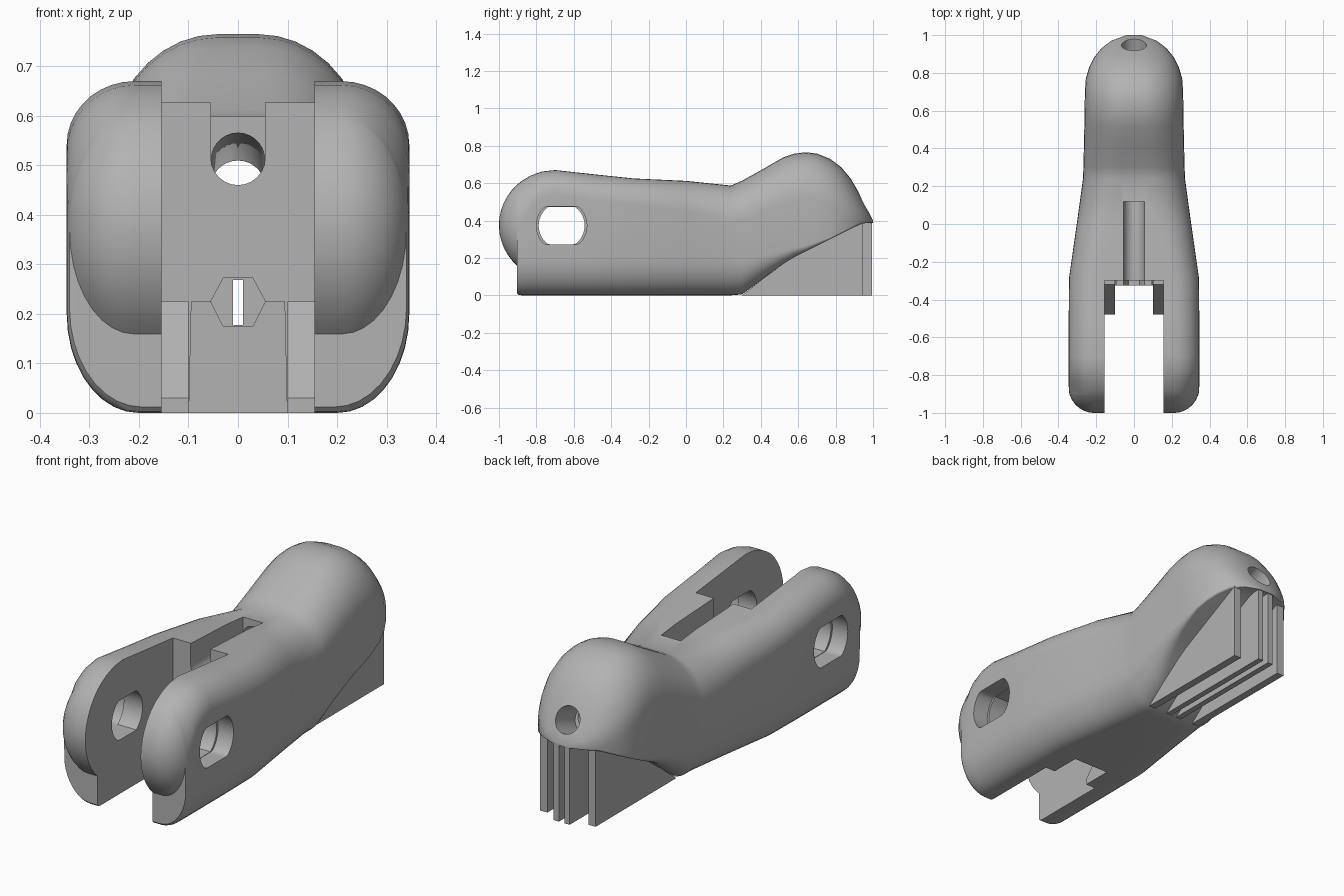
import bpy, bmesh, math
from math import sin, cos, pi, sqrt
from mathutils import Vector

cube = bpy.data.objects.get("Cube")
if cube:
    bpy.data.objects.remove(cube)

grey = bpy.data.materials.new("matte grey")
grey.use_nodes = True
grey.diffuse_color = (0.45, 0.45, 0.45, 1)
grey.node_tree.nodes["Principled BSDF"].inputs["Base Color"].default_value = (0.45, 0.45, 0.45, 1)


def finish(name, bm):
    bmesh.ops.recalc_face_normals(bm, faces=bm.faces)
    mesh = bpy.data.meshes.new(name)
    bm.to_mesh(mesh)
    bm.free()
    mesh.materials.append(grey)
    obj = bpy.data.objects.new(name, mesh)
    bpy.context.collection.objects.link(obj)
    return obj


def loft(name, rings):
    """Skin a list of closed rings and cap both ends."""
    bm = bmesh.new()
    loops = [[bm.verts.new(p) for p in ring] for ring in rings]
    n = len(loops[0])
    for a, b in zip(loops, loops[1:]):
        for i in range(n):
            j = (i + 1) % n
            bm.faces.new((a[i], a[j], b[j], b[i]))
    bm.faces.new(loops[0])
    bm.faces.new(loops[-1])
    return finish(name, bm)


def prism(name, pts, axis, start, end):
    """Extrude a profile along x (points are y, z) or along y (points are x, z)."""
    place = (lambda p, t: (t, p[0], p[1])) if axis == "x" else (lambda p, t: (p[0], t, p[1]))
    return loft(name, [[place(p, t) for p in pts] for t in (start, end)])


def section(y, w, zb, zt, top, bottom):
    """Rounded cross-section with separate elliptical top and bottom corners."""
    half = []
    steps = 9
    for i in range(steps + 1):
        a = pi / 2 * i / steps
        half.append((w - bottom[0] * (1 - sin(a)), zb + bottom[1] * (1 - cos(a))))
    for i in range(steps + 1):
        a = pi / 2 * i / steps
        half.append((w - top[0] * (1 - cos(a)), zt - top[1] * (1 - sin(a))))
    return [(x, y, z) for x, z in half] + [(-x, y, z) for x, z in reversed(half)]


# Fork knuckle: a disc with rounded outer rim, and a lip that reaches the floor
ROUND = 0.135


def knuckle(y, lip_bottom=None):
    u = min(1, max(0, (-0.7 - y) / 0.3))
    h = 0.295 * sqrt(max(0.0004, 1 - u * u))
    k = 1 - ROUND / 0.3
    inner = 0.295 * k * sqrt(max(0, 1 - (u / k) ** 2))
    t = max(0, (u - k) / (1 - k))
    inset = ROUND * (1 - sqrt(max(0, 1 - t * t)))
    w = 0.346 - inset
    r = (ROUND - inset + 0.002, min(h - inner, h) * 0.97)
    if lip_bottom is None:
        return section(y, w, 0.375 - h, 0.375 + h, r, r)
    return section(y, w, lip_bottom, 0.375 + h, r, (0.145, 0.2))


rings = [knuckle(-0.7 - 0.3 * cos(a * pi / 180)) for a in (2, 9, 16, 24, 32, 40, 47)]
rings += [knuckle(y, zb) for y, zb in
          ((-0.904, 0.012), (-0.895, 0.003), (-0.88, 0), (-0.83, 0), (-0.77, 0), (-0.7, 0))]

# Shank and domed tip: y, half width, bottom, top, top corner, bottom corner
for y, w, zb, zt, top, bottom in (
        (-0.5, 0.346, 0, 0.648, (0.14, 0.14), (0.145, 0.2)),
        (-0.28, 0.343, 0, 0.625, (0.14, 0.14), (0.145, 0.2)),
        (0, 0.303, 0, 0.612, (0.16, 0.16), (0.15, 0.2)),
        (0.24, 0.27, 0, 0.587, (0.2, 0.2), (0.15, 0.2)),
        (0.3, 0.268, 0.005, 0.613, (0.2, 0.21), (0.14, 0.18)),
        (0.42, 0.265, 0.095, 0.68, (0.21, 0.23), (0.11, 0.12)),
        (0.52, 0.263, 0.168, 0.738, (0.22, 0.25), (0.07, 0.07)),
        (0.58, 0.262, 0.205, 0.758, (0.22, 0.25), (0.05, 0.05)),
        (0.64, 0.261, 0.235, 0.765, (0.22, 0.25), (0.03, 0.03)),
        (0.7, 0.26, 0.265, 0.758, (0.22, 0.25), (0.02, 0.02)),
        (0.77, 0.255, 0.3, 0.73, (0.22, 0.25), (0.01, 0.01)),
        (0.83, 0.238, 0.33, 0.685, (0.21, 0.24), (0.01, 0.01)),
        (0.88, 0.213, 0.355, 0.625, (0.19, 0.2), (0.01, 0.01)),
        (0.93, 0.173, 0.38, 0.54, (0.16, 0.13), (0.01, 0.01)),
        (0.97, 0.12, 0.388, 0.46, (0.11, 0.06), (0.005, 0.005)),
        (1.0, 0.04, 0.388, 0.4, (0.03, 0.008), (0.003, 0.003))):
    rings.append(section(y, w, zb, zt, top, bottom))
body = loft("finger_body", rings)


# Cutters
def flat_circle(r, flat, n=40):
    return [(-0.665 + r * cos(2 * pi * i / n), 0.373 + max(-flat, min(flat, r * sin(2 * pi * i / n))))
            for i in range(n)]


def round_bar(name, start, end, r, n=28):
    a, b = Vector(start), Vector(end)
    side = Vector((1, 0, 0))
    up = side.cross(b - a).normalized()
    return loft(name, [[c + r * (cos(2 * pi * i / n) * side + sin(2 * pi * i / n) * up)
                        for i in range(n)] for c in (a, b)])


groove = [(0.055 * cos(pi * i / 12), 0.515 - 0.055 * sin(pi * i / 12)) for i in range(13)]
groove += [(-0.055, 0.9), (0.055, 0.9)]
hexagon = [(-0.03, 0.175), (0.03, 0.175), (0.055, 0.225), (0.03, 0.272), (-0.03, 0.272), (-0.055, 0.225)]
slit = [(-0.01, 0.178), (0.01, 0.178), (0.01, 0.268), (-0.01, 0.268)]
slot = [(-0.155, -0.2), (0.155, -0.2), (0.155, 1), (-0.155, 1)]

cutters = [
    prism("fork_slot_cutter", slot, "y", -1.2, -0.3),
    prism("pin_hole_cutter", flat_circle(0.123, 0.1), "x", -0.5, 0.5),
    prism("pin_recess_cutter_left", flat_circle(0.135, 0.102), "x", 0.26, 0.5),
    prism("pin_recess_cutter_right", flat_circle(0.135, 0.102), "x", -0.5, -0.26),
    prism("cord_groove_cutter", groove, "y", -0.4, 0.12),
    round_bar("cord_tunnel_cutter", (0, 0.05, 0.517), (0, 0.83, 0.452), 0.054),
    round_bar("cord_exit_cutter", (0, 0.79, 0.44), (0, 1.1, 0.56), 0.066),
    prism("lower_socket_cutter", hexagon, "y", -0.4, 0.1),
    prism("lower_slit_cutter", slit, "y", 0.05, 1.1),
]
bpy.context.view_layer.objects.active = body
for cutter in cutters:
    cutter.hide_render = True
    mod = body.modifiers.new(cutter.name, "BOOLEAN")
    mod.operation = "DIFFERENCE"
    mod.solver = "EXACT"
    mod.object = cutter
    bpy.ops.object.modifier_apply(modifier=mod.name)
for cutter in cutters:
    bpy.data.objects.remove(cutter)

bpy.ops.object.select_all(action="DESELECT")
body.select_set(True)
bpy.ops.object.shade_smooth_by_angle(angle=math.radians(32))

# Ledge notched around the socket, wedge stops inside the fork, support fins under the tip
ledge = [(-0.1, 0), (0.1, 0), (0.095, 0.225), (0.055, 0.225), (0.03, 0.175),
         (-0.03, 0.175), (-0.055, 0.225), (-0.095, 0.225)]
wedge = [(-0.29, 0), (-0.48, 0), (-0.48, 0.03), (-0.32, 0.225), (-0.29, 0.225)]
outer_fin = [(0.3, 0), (0.945, 0), (0.945, 0.39), (0.55, 0.2)]
inner_fin = [(0.3, 0), (0.995, 0), (0.995, 0.39), (0.94, 0.39), (0.55, 0.2)]
prism("fork_ledge", ledge, "y", -0.325, -0.29)
for side, s in (("left", 1), ("right", -1)):
    prism("wedge_stop_" + side, wedge, "x", s * 0.1, s * 0.16)
    prism("outer_support_fin_" + side, outer_fin, "x", s * 0.115, s * 0.155)
    prism("inner_support_fin_" + side, inner_fin, "x", s * 0.015, s * 0.045)
